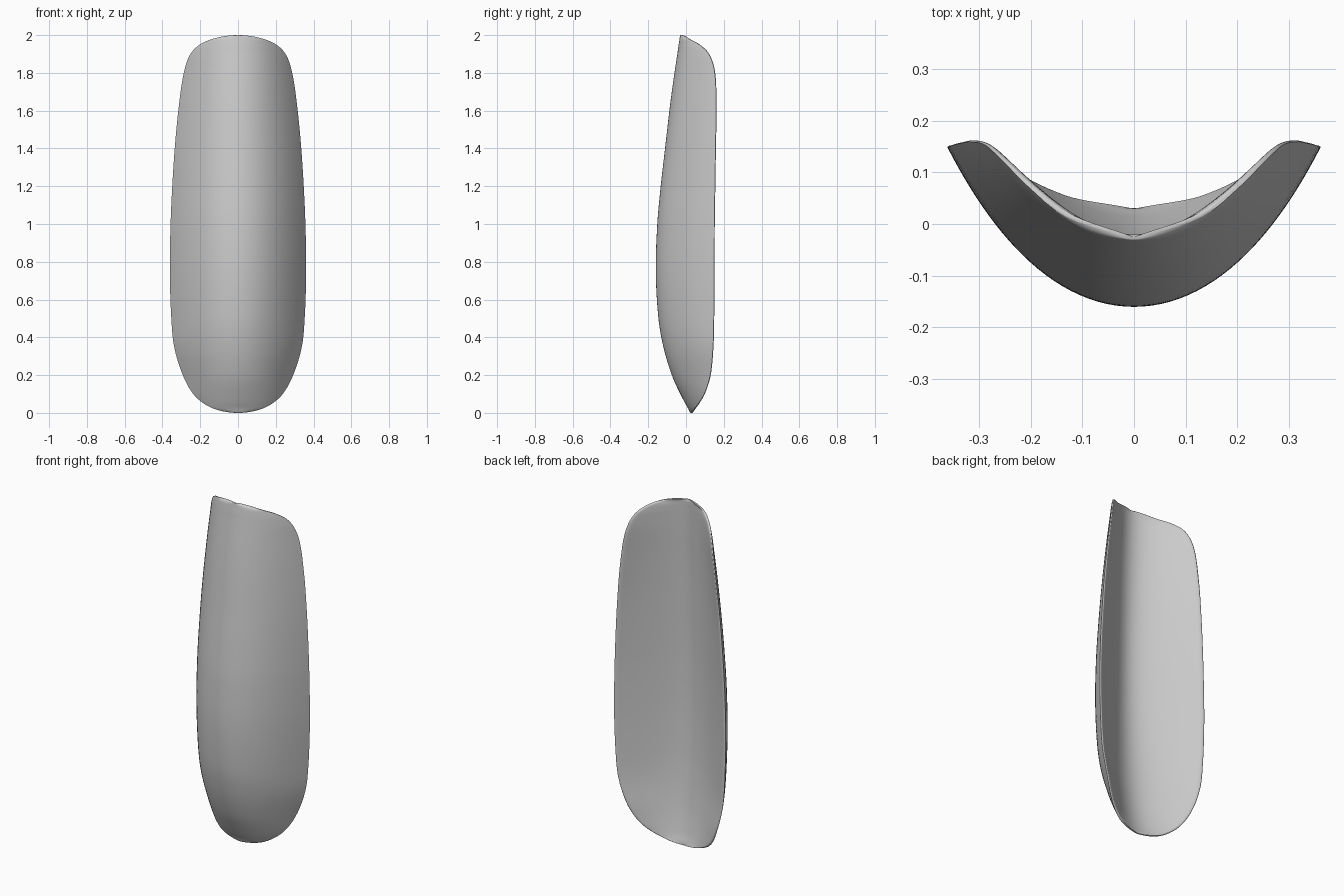
import bpy
import bmesh
from math import pi, cos, sin, acos, sqrt, hypot
from mathutils import Vector

old = bpy.data.objects.get("Cube")
if old:
    bpy.data.objects.remove(old, do_unlink=True)

# Height, half width, then depths of front centre, side edge and back centre
PROFILE = [(0, 0, .025, .025, .025), (.02, .122, .013, .043, .018),
           (.05, .182, -.004, .066, .009), (.1, .237, -.03, .096, -.002),
           (.2, .292, -.075, .128, -.02), (.35, .338, -.12, .143, -.038),
           (.5, .353, -.146, .147, -.05), (.75, .361, -.16, .149, -.06),
           (1, .357, -.152, .15, -.062), (1.2, .348, -.134, .153, -.059),
           (1.4, .335, -.111, .156, -.053), (1.6, .316, -.088, .159, -.046),
           (1.8, .287, -.061, .152, -.037), (1.9, .252, -.046, .12, -.033),
           (1.95, .202, -.039, .07, -.031), (1.98, .134, -.034, .015, -.03),
           (2, 0, -.03, -.03, -.03)]
ROWS, COLS = 96, 64
RIM = .01
ANGLES = [acos(1 - p[0]) for p in PROFILE]


def sample(angle, k):
    """Smooth interpolation of profile column k."""
    i = max(j for j in range(len(ANGLES) - 1) if ANGLES[j] <= angle + 1e-9)

    def slope(j):
        a, b = max(j - 1, 0), min(j + 1, len(ANGLES) - 1)
        return (PROFILE[b][k] - PROFILE[a][k]) / (ANGLES[b] - ANGLES[a])
    h = ANGLES[i + 1] - ANGLES[i]
    t = (angle - ANGLES[i]) / h
    p, q = PROFILE[i][k], PROFILE[i + 1][k]
    return ((1 + 2 * t) * (1 - t) ** 2 * p + t * (1 - t) ** 2 * h * slope(i)
            + t * t * (3 - 2 * t) * q + t * t * (t - 1) * h * slope(i + 1))


def trough(u, k):
    """Straight walls meeting in a valley of roundness k, from 0 to 1."""
    return (hypot(u, k) - k) / (hypot(1, k) - k)


def section(angle):
    """Closed cross-section: front curve, then the back curve returning."""
    z = 1 - cos(angle)
    w, c, e, b = (sample(angle, k) for k in (1, 2, 3, 4))
    roundness = .38 + .5 * cos(angle) ** 2
    front, back = [], []
    for j in range(COLS + 1):
        u = sin(pi * (j / COLS - .5))
        bow = .86 * u ** 2 + .14 * u ** 4
        p = Vector((u * w, c + (e - c) * bow, z))
        steep = (e - c) * (1.72 * u + .56 * u ** 3) / max(w, 1e-4)
        inward = Vector((-steep, 1, 0)).normalized()
        # Thin rounded rim, thickening to a lens-like wall
        side, end = (1 - abs(u)) * w, min(z, 2 - z)
        edge = min(side * end / (hypot(side, end) + 1e-9) / .015, 1)
        rim = RIM * (.45 + .55 * sqrt(1 - (1 - edge) ** 2))
        wall = b + (e - b) * trough(u, roundness) - p.y
        front.append(p)
        back.append(p + inward * rim + Vector((0, max(wall, 0), 0)))
    return front + back[::-1]


# Curved guard shell
bm = bmesh.new()
rings = [[bm.verts.new(p) for p in section(pi * i / ROWS)] for i in range(ROWS + 1)]
for a, b in zip(rings, rings[1:]):
    for j in range(len(a)):
        k = (j + 1) % len(a)
        bm.faces.new((a[j], a[k], b[k], b[j]))
bmesh.ops.remove_doubles(bm, verts=bm.verts, dist=.00005)
bmesh.ops.recalc_face_normals(bm, faces=bm.faces)
mesh = bpy.data.meshes.new("guard_shell")
bm.to_mesh(mesh)
bm.free()
shell = bpy.data.objects.new("guard_shell", mesh)
bpy.context.collection.objects.link(shell)

# Plain grey finish
grey = bpy.data.materials.new("plain_grey")
grey.use_nodes = True
colour = (.6, .6, .6, 1)
grey.diffuse_color = colour
grey.node_tree.nodes["Principled BSDF"].inputs["Base Color"].default_value = colour
mesh.materials.append(grey)

bpy.context.view_layer.objects.active = shell
shell.select_set(True)
bpy.ops.object.shade_smooth_by_angle(angle=pi / 3)
